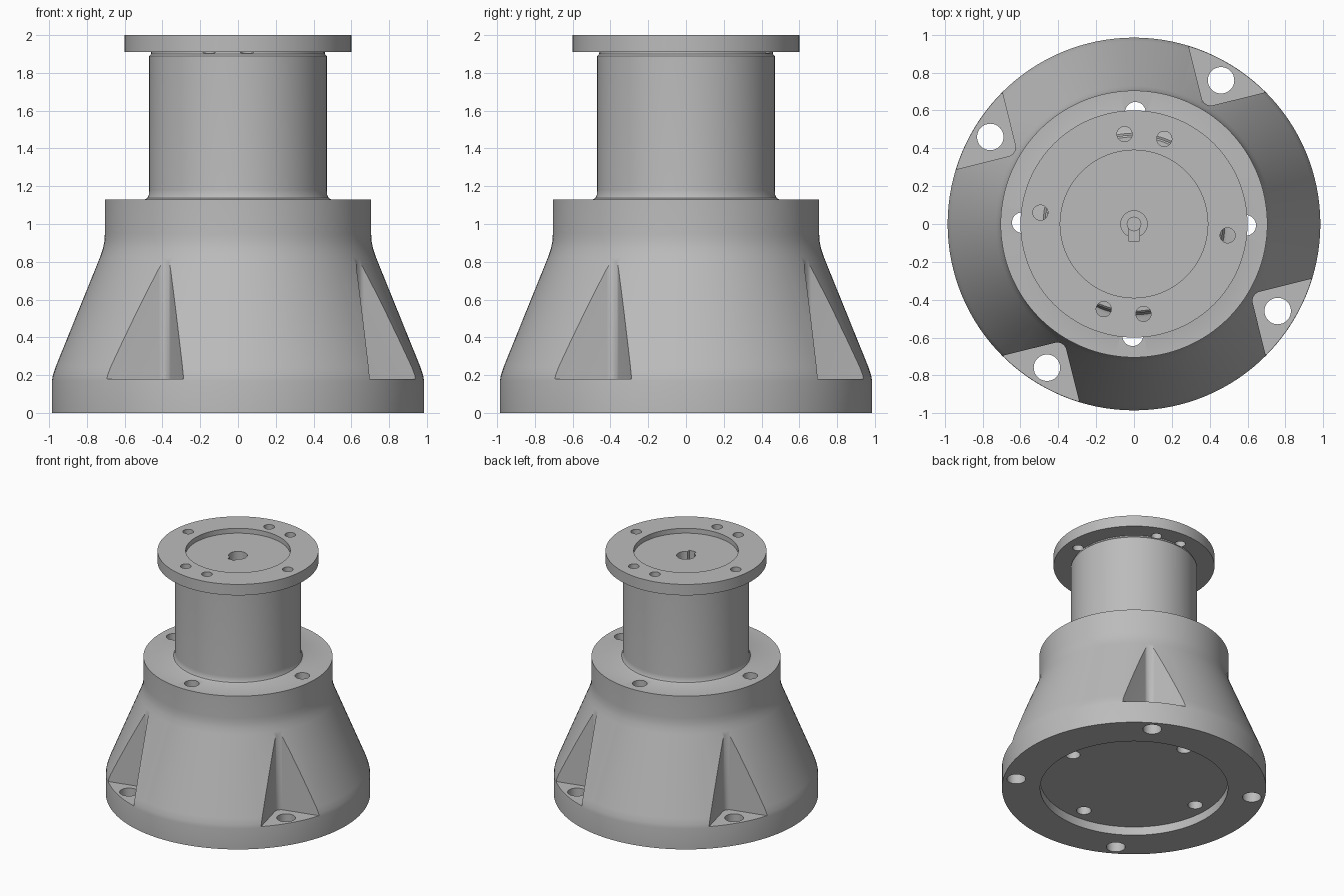
import bpy, bmesh, math
from mathutils import Matrix, Vector

cube = bpy.data.objects.get("Cube")
if cube:
    bpy.data.objects.remove(cube, do_unlink=True)

grey = bpy.data.materials.new("plain grey")
grey.use_nodes = True
colour = (0.5, 0.5, 0.5, 1)
grey.diffuse_color = colour
grey.node_tree.nodes["Principled BSDF"].inputs["Base Color"].default_value = colour


def make_object(name, bm):
    bmesh.ops.recalc_face_normals(bm, faces=bm.faces)
    mesh = bpy.data.meshes.new(name)
    bm.to_mesh(mesh)
    bm.free()
    mesh.materials.append(grey)
    obj = bpy.data.objects.new(name, mesh)
    bpy.context.collection.objects.link(obj)
    return obj


def lathe(name, profile, steps=128):
    """Spin a (radius, height) profile that starts and ends on the axis."""
    bm = bmesh.new()
    verts = [bm.verts.new((r, 0, z)) for r, z in profile]
    edges = [bm.edges.new(pair) for pair in zip(verts, verts[1:])]
    bmesh.ops.spin(bm, geom=verts + edges, cent=(0, 0, 0), axis=(0, 0, 1),
                   angle=math.tau, steps=steps)
    bmesh.ops.remove_doubles(bm, verts=bm.verts, dist=1e-4)
    return make_object(name, bm)


def prism(bm, points, z0, z1):
    """Extrude a plan outline between two heights."""
    face = bm.faces.new([bm.verts.new((x, y, z0)) for x, y in points])
    top = bmesh.ops.extrude_face_region(bm, geom=[face])["geom"]
    bmesh.ops.translate(bm, vec=(0, 0, z1 - z0),
                        verts=[v for v in top if isinstance(v, bmesh.types.BMVert)])


def circle(x, y, r, n=32):
    return [(x + r * math.cos(math.tau * i / n), y + r * math.sin(math.tau * i / n))
            for i in range(n)]


def cut(target, bm):
    """Subtract the solids in bm from the target and discard the cutter."""
    cutter = make_object("cutter", bm)
    cutter.hide_render = True
    mod = target.modifiers.new("cut", "BOOLEAN")
    mod.operation, mod.solver, mod.object = "DIFFERENCE", "EXACT", cutter
    bpy.ops.object.select_all(action="DESELECT")
    bpy.context.view_layer.objects.active = target
    target.select_set(True)
    bpy.ops.object.modifier_apply(modifier=mod.name)
    bpy.data.objects.remove(cutter, do_unlink=True)


# Flared base, shoulder, neck and top flange turned as one solid
body = lathe("flanged_pedestal", [
    (0, 0.07), (0.7, 0.07), (0.7, 0), (0.985, 0), (0.985, 0.17),
    (0.98, 0.2), (0.965, 0.245), (0.73, 0.825), (0.715, 0.87), (0.707, 0.91),
    (0.705, 0.95), (0.705, 1.13), (0.495, 1.13), (0.48, 1.137), (0.472, 1.155),
    (0.47, 1.18), (0.47, 1.89), (0.46, 1.9), (0.46, 1.91), (0.6, 1.91),
    (0.6, 2), (0.39, 2), (0.39, 1.96), (0, 1.96)])

# Four square-cornered pockets with a rounded inner corner
corner, fillet, size = 0.718, 0.05, 0.7
pocket = [(size, 0), (size, size), (0, size)]
pocket += [(fillet - fillet * math.cos(a), fillet - fillet * math.sin(a))
           for a in (math.pi / 2 * i / 8 for i in range(9))]
bm = bmesh.new()
for k in range(4):
    turn = math.radians(59 + 90 * k)
    rot = Matrix.Rotation(turn - math.pi / 4, 2)
    start = Vector((corner * math.cos(turn), corner * math.sin(turn)))
    prism(bm, [start + rot @ Vector(p) for p in pocket], 0.18, 1.05)
cut(body, bm)

# Mounting holes in the base and bolt holes through the shoulder
bm = bmesh.new()
for k in range(4):
    a = math.radians(58.8 + 90 * k)
    prism(bm, circle(0.888 * math.cos(a), 0.888 * math.sin(a), 0.07), -0.1, 0.3)
    b = math.radians(89.3 + 90 * k)
    prism(bm, circle(0.59 * math.cos(b), 0.59 * math.sin(b), 0.055), -0.1, 1.3)
cut(body, bm)

# Six flange holes, in opposite pairs
bm = bmesh.new()
for x, y in ((-0.05, 0.475), (0.16, 0.45), (-0.495, 0.06)):
    for s in (1, -1):
        prism(bm, circle(s * x, s * y, 0.04), 1.905, 2.1)
cut(body, bm)

# Central blind bore with a keyway
bm = bmesh.new()
prism(bm, circle(0, 0, 0.07), 1.88, 2.1)
cut(body, bm)
bm = bmesh.new()
prism(bm, [(-0.03, -0.09), (0.03, -0.09), (0.03, 0), (-0.03, 0)], 1.85, 2.1)
cut(body, bm)
bm = bmesh.new()
prism(bm, circle(0, 0, 0.036), 1.8, 2.1)
cut(body, bm)

bpy.ops.object.select_all(action="DESELECT")
body.select_set(True)
bpy.context.view_layer.objects.active = body
bpy.ops.object.shade_smooth_by_angle(angle=math.radians(30))
